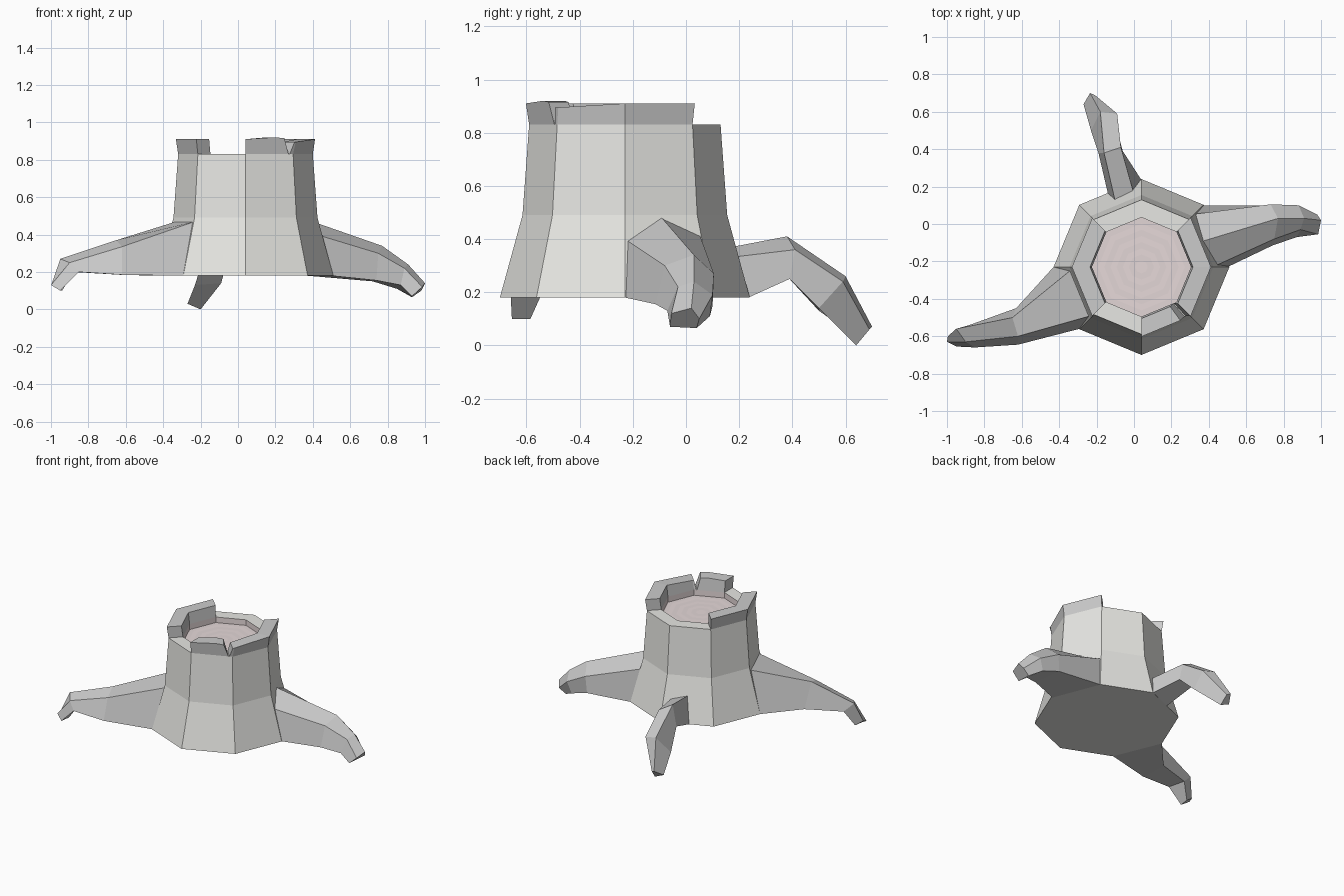
import bpy, bmesh
from math import cos, sin, radians

if "Cube" in bpy.data.objects:
    bpy.data.objects.remove(bpy.data.objects["Cube"])

CX, CY = 0.04, -0.23      # trunk axis


def material(name, rgb):
    m = bpy.data.materials.new(name)
    m.diffuse_color = (*rgb, 1)
    m.use_nodes = True
    m.node_tree.nodes["Principled BSDF"].inputs["Base Color"].default_value = m.diffuse_color
    return m


def oct_point(angle, r, z):
    """Point on the octagon (corners every 45 degrees) at a given angle."""
    r *= cos(radians(22.5)) / cos(radians(angle % 45 - 22.5))
    a = radians(angle)
    return (CX + r * cos(a), CY + r * sin(a), z)


def loft(name, sections, caps=True, mats=(), row_mats=None):
    """Skin closed cross-sections into one flat-shaded object."""
    bm = bmesh.new()
    rows = [[bm.verts.new(p) for p in s] for s in sections]
    n = len(rows[0])
    for j, (a, b) in enumerate(zip(rows, rows[1:])):
        for i in range(n):
            k = (i + 1) % n
            f = bm.faces.new((a[i], a[k], b[k], b[i]))
            if row_mats:
                f.material_index = row_mats[j]
    if caps:
        bm.faces.new(rows[0][::-1])
        f = bm.faces.new(rows[-1])
        if row_mats:
            f.material_index = row_mats[-1]
    bmesh.ops.recalc_face_normals(bm, faces=bm.faces)
    me = bpy.data.meshes.new(name)
    bm.to_mesh(me)
    bm.free()
    for m in mats:
        me.materials.append(m)
    ob = bpy.data.objects.new(name, me)
    bpy.context.collection.objects.link(ob)
    return ob


bark = material("bark", (0.8, 0.8, 0.77))
wood = material("cut_wood", (0.80, 0.70, 0.70))
ring = material("growth_ring", (0.76, 0.67, 0.67))

# Trunk: flared octagon, rim, short inner wall, cut face with growth rings
profile = [(0.47, 0.18), (0.385, 0.49), (0.36, 0.83), (0.265, 0.83), (0.265, 0.79)]
row_mats = [0, 0, 0, 1]
for i in range(1, 8):
    profile.append((0.265 - 0.033 * i, 0.79))
    row_mats.append(1 + i % 2)
loft("trunk", [[oct_point(a, r, z) for a in range(0, 360, 45)] for r, z in profile],
     mats=(bark, wood, ring), row_mats=row_mats + [1])


# Jagged rim pieces: each station is (angle at bottom, angle at top, top height)
def rim_piece(name, stations):
    loft(name, [[oct_point(b, 0.36, 0.83), oct_point(t, 0.372, z),
                 oct_point(t, 0.275, z), oct_point(b, 0.265, 0.83)]
                for b, t, z in stations])


rim_piece("rim_left", [(135, 135, 0.91), (180, 180, 0.91), (225, 225, 0.91)])
rim_piece("rim_front", [(270, 270, 0.91), (300, 297, 0.92), (311, 306, 0.915)])
rim_piece("rim_right", [(312, 315, 0.895), (315, 317, 0.895), (360, 360, 0.91), (405, 405, 0.91)])

# Right root: front bottom, front shoulder, ridge, back shoulder, back bottom
loft("right_root", [
    [(.50, -.23, .18), (.42, -.23, .40), (.34, -.10, .49), (.30, .05, .42), (.37, .10, .18)],
    [(.74, -.115, .155), (.75, -.08, .30), (.77, .03, .34), (.73, .105, .27), (.72, .10, .15)],
    [(.87, -.07, .13), (.89, -.03, .22), (.91, .03, .24), (.88, .10, .19), (.85, .09, .11)],
    [(.93, -.06, .07), (.985, -.055, .12), (1.0, .02, .14), (.98, .05, .10), (.93, .04, .065)],
])

# Left root: front bottom, front top, back top, back bottom
loft("left_root", [
    [(-.29, -.56, .18), (-.23, -.49, .47), (-.33, -.24, .47), (-.43, -.23, .18)],
    [(-.62, -.645, .185), (-.62, -.60, .335), (-.65, -.50, .37), (-.63, -.45, .185)],
    [(-.85, -.66, .20), (-.90, -.63, .25), (-.95, -.56, .27), (-.88, -.54, .20)],
    [(-.95, -.655, .10), (-1.0, -.63, .13), (-.995, -.60, .14), (-.94, -.585, .10)],
])

# Back root: west bottom, west ridge, east shoulder, east bottom
loft("back_root", [
    [(-.14, .165, .18), (-.10, .12, .36), (.0, .16, .33), (.04, .235, .18)],
    [(-.19, .38, .26), (-.16, .38, .41), (-.07, .41, .36), (-.06, .39, .25)],
    [(-.23, .50, .13), (-.18, .60, .26), (-.09, .59, .24), (-.09, .50, .14)],
    [(-.27, .64, .03), (-.235, .70, .07), (-.21, .69, .06), (-.20, .64, .0)],
])
